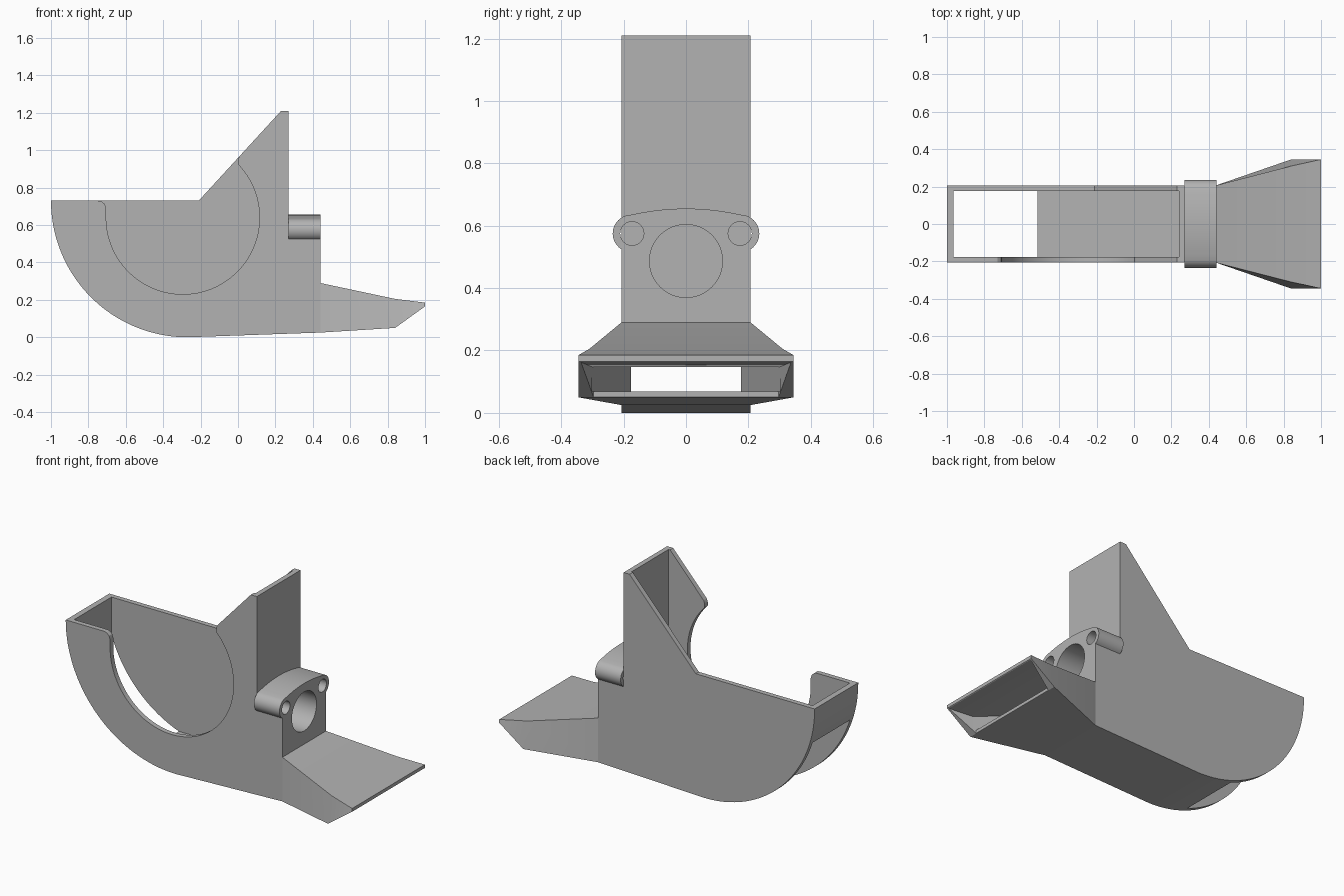
import bpy, bmesh
from math import sin, cos, radians

cube = bpy.data.objects.get("Cube")
if cube:
    bpy.data.objects.remove(cube, do_unlink=True)

grey = bpy.data.materials.new("plain grey")
grey.use_nodes = True
colour = (0.45, 0.45, 0.45, 1)
grey.diffuse_color = colour
grey.node_tree.nodes["Principled BSDF"].inputs["Base Color"].default_value = colour


def arc(cx, cy, r, start, end, n):
    """Points on a circle arc, angles in degrees."""
    angles = [radians(start + (end - start) * i / n) for i in range(n + 1)]
    return [(cx + r * cos(a), cy + r * sin(a)) for a in angles]


def loft(name, rings):
    """Closed solid through rings of equal point count."""
    bm = bmesh.new()
    loops = [[bm.verts.new(p) for p in ring] for ring in rings]
    n = len(loops[0])
    for a, b in zip(loops, loops[1:]):
        for i in range(n):
            j = (i + 1) % n
            bm.faces.new((a[i], a[j], b[j], b[i]))
    bm.faces.new(loops[0])
    bm.faces.new(loops[-1])
    bmesh.ops.recalc_face_normals(bm, faces=bm.faces)
    mesh = bpy.data.meshes.new(name)
    bm.to_mesh(mesh)
    bm.free()
    mesh.materials.append(grey)
    obj = bpy.data.objects.new(name, mesh)
    bpy.context.collection.objects.link(obj)
    return obj


def along_y(name, pts, lo, hi):
    return loft(name, [[(x, y, z) for x, z in pts] for y in (lo, hi)])


def along_x(name, pts, lo, hi):
    return loft(name, [[(x, y, z) for y, z in pts] for x in (lo, hi)])


def section(x, low_y, low_z, high_y, high_z):
    """Four-cornered duct section, symmetric in y."""
    return [(x, -low_y, low_z), (x, low_y, low_z),
            (x, high_y, high_z), (x, -high_y, high_z)]


def activate(obj):
    bpy.ops.object.select_all(action="DESELECT")
    obj.select_set(True)
    bpy.context.view_layer.objects.active = obj


def cut(obj, *cutters):
    activate(obj)
    for cutter in cutters:
        cutter.hide_render = True
        mod = obj.modifiers.new("cut", "BOOLEAN")
        mod.operation = "DIFFERENCE"
        mod.solver = "EXACT"
        mod.object = cutter
        bpy.ops.object.modifier_apply(modifier=mod.name)
        bpy.data.objects.remove(cutter, do_unlink=True)


HALF, INNER = 0.207, 0.177

# Round-bottomed housing with a tall back plate
outline = arc(-0.27, 0.73, 0.73, 180, 270, 40) + [
    (0.44, 0.025), (0.44, 0.29), (0.27, 0.29),
    (0.27, 1.21), (0.23, 1.21), (-0.21, 0.73)]
housing = along_y("housing", outline, -HALF, HALF)

# Straight-sided cavity that breaks through the curved underside
cavity = along_y("cavity_cutter", [
    (-0.965, 0.04), (0.46, 0.05), (0.46, 0.26),
    (0.24, 0.26), (0.24, 1.5), (-0.965, 1.5)], -INNER, INNER)

# Round opening in the front wall with rounded lips at the rim
window = along_y("window_cutter", arc(-0.295, 0.64, 0.41, 180, 404, 64) + [
    (0.0, 0.945), (0.006, 0.965), (0.03, 0.995), (0.03, 1.4), (-0.75, 1.4),
    (-0.75, 0.73), (-0.73, 0.727), (-0.712, 0.712), (-0.705, 0.69)],
    -0.3, -0.1)
cut(housing, cavity, window)

# Flared outlet nozzle
nozzle = loft("outlet_nozzle", [
    section(0.44, HALF, 0.025, HALF, 0.29),
    section(0.84, 0.345, 0.05, 0.31, 0.205),
    section(1.0, 0.345, 0.165, 0.345, 0.185)])
duct = loft("duct_cutter", [
    section(0.42, INNER - 0.006, 0.049, INNER - 0.006, 0.263),
    section(0.86, 0.305, 0.07, 0.30, 0.147)])
mouth = loft("mouth_cutter", [
    section(0.841, 0.30, -0.1, 0.295, 0.145),
    section(1.02, 0.346, -0.1, 0.343, 0.165)])
cut(nozzle, duct, mouth)

# Motor mount: block with two rounded ears and a domed top
right_ear = arc(0.175, 0.575, 0.06, -58, 72, 14)
left_ear = [(-y, z) for y, z in reversed(right_ear)]
dome = [(y, 0.655 - 0.65 * y * y) for y in [0.16 - 0.02 * i for i in range(17)]]
mount = along_x("motor_mount", [(-HALF, 0.29), (HALF, 0.29)]
                + right_ear + dome + left_ear, 0.27, 0.44)
bore = along_x("bore_cutter", arc(0, 0.487, 0.117, 0, 352.5, 47), 0.2, 0.5)
screws = [along_x("screw_cutter", arc(s * 0.173, 0.575, 0.038, 0, 345, 23), 0.2, 0.5)
          for s in (-1, 1)]
cut(mount, bore, *screws)

for part in (housing, nozzle, mount):
    activate(part)
    bpy.ops.object.shade_smooth_by_angle(angle=radians(25))
